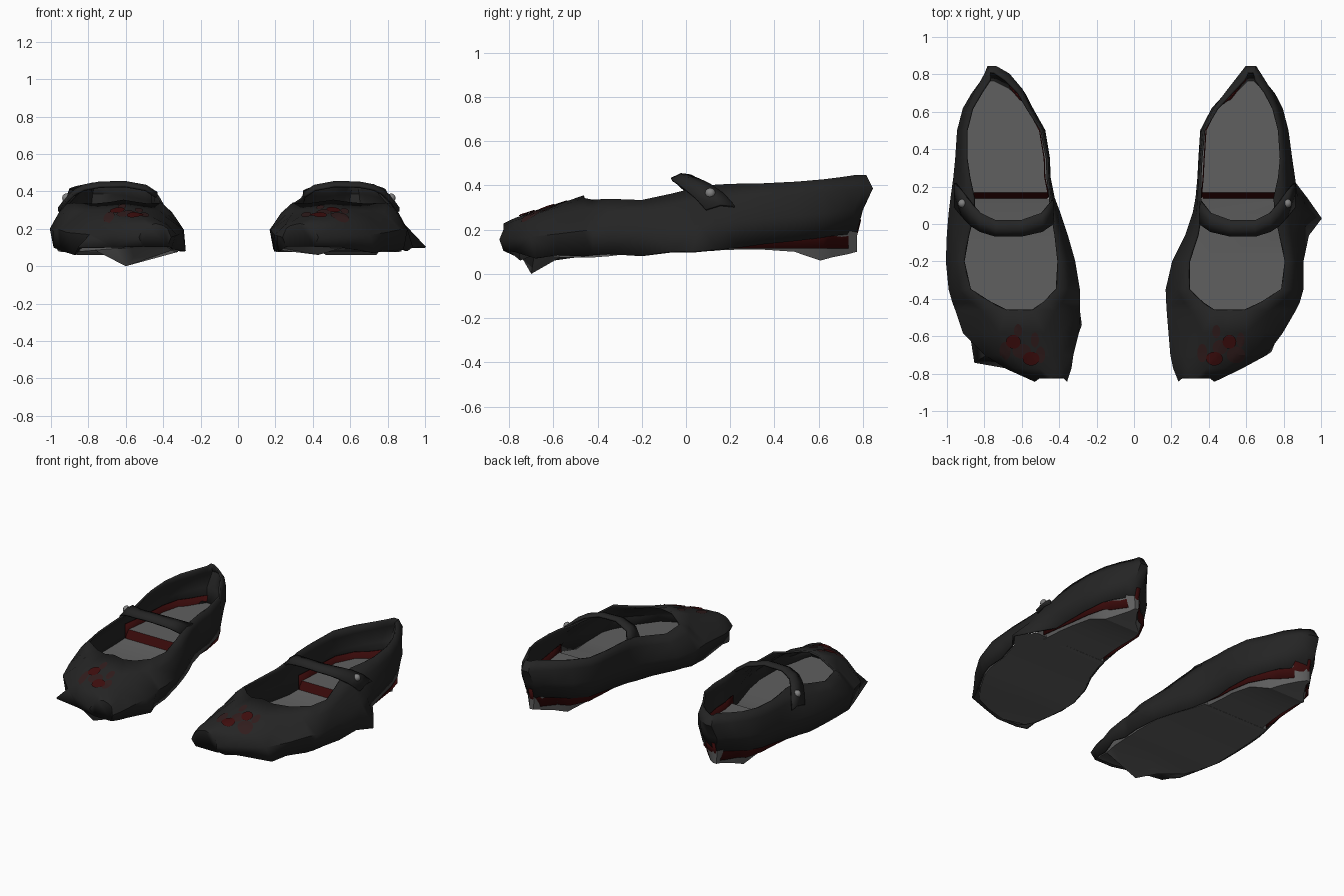
import bpy
import bmesh
import math
from mathutils import Vector
from mathutils.bvhtree import BVHTree

cube = bpy.data.objects.get("Cube")
if cube:
    bpy.data.objects.remove(cube)


def material(name, rgb):
    mat = bpy.data.materials.new(name)
    mat.use_nodes = True
    mat.diffuse_color = (*rgb, 1)
    mat.node_tree.nodes["Principled BSDF"].inputs["Base Color"].default_value = (*rgb, 1)
    return mat


BLACK = material("black leather", (.018, .018, .018))
GREY = material("grey sole", (.115, .115, .115))
RED = material("dark red lining", (.042, .003, .003))
PAD = material("red pad", (.048, .004, .004))
FADED = material("faded red", (.03, .012, .012))
METAL = material("button grey", (.22, .22, .22))

# stations from toe to heel: y, rim inset inner, rim inset outer, rim z, upper low z, sole z
STATIONS = [
    (-.82, .04, .05, .225, .105, .105), (-.77, .08, .09, .248, .10, .095),
    (-.70, .13, .14, .27, .09, .085), (-.58, .18, .19, .308, .085, .075),
    (-.46, .25, .27, .35, .08, .075), (-.42, .19, .2, .342, .085, .075),
    (-.35, .12, .11, .335, .09, .08), (-.2, .085, .09, .33, .1, .1),
    (-.06, .06, .11, .36, .1, .1), (.06, .04, .13, .39, .1, .1),
    (.14, .02, .12, .4, .11, .105), (.25, .01, .08, .405, .12, .11),
    (.35, .01, .055, .407, .135, .11), (.5, .015, .045, .415, .15, .1),
    (.62, .025, .045, .425, .165, .06), (.72, .035, .05, .435, .175, .075),
    (.8, .04, .05, .445, .18, .09), (.84, .02, .02, .445, .18, .1),
]
# inner and outer distance from the centre line for each shoe
LEFT_EDGES = [(.24, .43), (.215, .57), (.2, .7), (.19, .79), (.18, .86), (.178, .88), (.175, .9),
              (.21, .9), (.28, .89), (.32, .885), (.335, .87), (.345, .855), (.35, .84),
              (.36, .82), (.42, .79), (.49, .75), (.55, .7), (.59, .66)]
RIGHT_EDGES = [(.36, .53), (.34, .68), (.33, .79), (.3, .91), (.295, .95), (.295, .965), (.295, .985),
               (.32, 1), (.36, .995), (.4, .985), (.43, .975), (.452, .96), (.455, .95),
               (.48, .94), (.545, .91), (.585, .865), (.65, .82), (.73, .79)]
TOE_END = 4      # last station with a closed top
HEEL_START = 10  # first station of the heel block
# wall levels: height fraction, share of rim inset, forward lean at the heel
LEVELS = [(0, None, .075), (.42, 0, .045), (.78, .5, 0), (1, 1, .03)]


def finish(bm, name, mats, thickness=0, angle=45):
    bmesh.ops.recalc_face_normals(bm, faces=bm.faces)
    mesh = bpy.data.meshes.new(name)
    bm.to_mesh(mesh)
    bm.free()
    obj = bpy.data.objects.new(name, mesh)
    bpy.context.collection.objects.link(obj)
    for mat in mats:
        mesh.materials.append(mat)
    if thickness:
        solid = obj.modifiers.new("thickness", "SOLIDIFY")
        solid.thickness = thickness
        solid.offset = 0
    bpy.ops.object.select_all(action="DESELECT")
    obj.select_set(True)
    bpy.context.view_layer.objects.active = obj
    bpy.ops.object.shade_smooth_by_angle(angle=math.radians(angle))


def loft(bm, rows, closed=False):
    """Skin rows of points with quads and return the vertex rows."""
    grid = [[bm.verts.new(p) for p in row] for row in rows]
    for a, b in zip(grid, grid[1:]):
        count = len(a) if closed else len(a) - 1
        for i in range(count):
            j = (i + 1) % len(a)
            bm.faces.new((a[i], a[j], b[j], b[i]))
    return grid


def pull(verts, points, side):
    """Move the nearest edge vertex to each ragged corner."""
    for x, y, z in points:
        target = Vector((side * x, y, z))
        min(verts, key=lambda v: (v.co - target).length).co = target


def build_upper(label, side, edges, corners):
    bm = bmesh.new()
    rows = []
    for (y, ins_in, ins_out, top, low, _), (a, b) in zip(STATIONS, edges):
        row = []
        for edge, sign, inset in ((a, 1, ins_in), (b, -1, ins_out)):
            wall = []
            for level, share, lean in LEVELS:
                offset = .02 if share is None else inset * share
                lean *= min(1, max(0, (y - .6) * 5))
                nose = .018 if y < -.8 and share == 0 else 0
                z = low + (top - low) * level - (.012 if y < -.4 and level == 1 else 0)
                wall.append((side * (edge + sign * offset), y - lean - nose, z))
            row.append(wall)
        crown = (side * ((a + ins_in + b - ins_out) / 2), y, top)
        rows.append(row[0] + [crown] + row[1][::-1])
    grid = loft(bm, rows)
    # open the throat behind the toe cap
    for row in grid[TOE_END + 1:]:
        bm.verts.remove(row[4])
    bm.faces.new(grid[0])
    heel = grid[-1]
    for i in range(3):
        bm.faces.new((heel[i], heel[i + 1], heel[-2 - i], heel[-1 - i]))
    pull([v for row in grid for v in (row[0], row[-1])], corners, side)
    bmesh.ops.recalc_face_normals(bm, faces=bm.faces)
    bmesh.ops.triangulate(bm, faces=bm.faces)
    tree = BVHTree.FromBMesh(bm)
    finish(bm, label + " upper", [BLACK], .012)
    return tree


def build_sole(label, side, edges, heel, corners):
    span = slice(HEEL_START, None) if heel else slice(0, HEEL_START + 1)
    bm = bmesh.new()
    rows = []
    for (y, *_, base), (a, b) in zip(STATIONS[span], edges[span]):
        # the front insole rises a little to meet the heel step
        top = .2 if heel else .13 + max(0, y) * .15
        gap = .015 if heel else .025
        low_gap = min(.05, (b - a) * .3) if heel else gap
        slope = .03 if heel and y < .2 else 0
        y *= .92 if y > .7 else .98
        rows.append([(side * x, yy, z) for x, yy, z in (
            (a + low_gap, y - slope, base), (a + gap, y + slope, top),
            (b - gap, y + slope, top), (b - low_gap, y - slope, base),
            ((a + b) / 2, y - slope, base))])
    grid = loft(bm, rows, closed=True)
    step = bm.faces.new(grid[0])
    bm.faces.new(grid[-1])
    if heel:
        step.material_index = 1
    pull([v for row in grid for v in (row[0], row[3], row[4])], corners, side)
    finish(bm, label + (" heel block" if heel else " front sole"), [GREY, RED], angle=30)


def build_lining(label, side, edges):
    # red band showing inside the heel and under the raised edge of the upper
    bm = bmesh.new()
    rows = []
    for z, squeeze in ((.115, .9), (.245, .94)):
        inner, outer = [], []
        for s, (a, b) in zip(STATIONS[HEEL_START:], edges[HEEL_START:]):
            y = s[0] * (squeeze if s[0] > .7 else 1)
            inner.append((side * (a + .025), y, z))
            outer.append((side * (b - .025), y, z))
        rows.append(inner + outer[::-1])
    loft(bm, rows)
    finish(bm, label + " heel lining", [RED], .006)


def build_strap(label, side, edges):
    a, b = edges[9]
    # fraction across, front y, back y, z
    path = [(.06, .0, .13, .385), (.16, -.04, .06, .423), (.35, -.065, .02, .443),
            (.58, -.065, .02, .44), (.72, -.04, .06, .425), (.8, -.01, .11, .402),
            (.88, .04, .17, .36), (.95, .09, .22, .305)]
    bm = bmesh.new()
    loft(bm, [[(side * (a + (b - a) * f), y0 + (y1 - y0) * t, z + lift)
               for t, lift in ((0, -.015), (.5, .006), (1, 0))] for f, y0, y1, z in path])
    finish(bm, label + " strap", [BLACK], .014)
    # round fastening button
    bm = bmesh.new()
    bmesh.ops.create_uvsphere(bm, u_segments=10, v_segments=6, radius=.024)
    bmesh.ops.translate(bm, verts=bm.verts, vec=(side * (a + (b - a) * .885), .11, .365))
    finish(bm, label + " button", [METAL])


def build_spots(label, side, tree, spots):
    # paw shaped patches laid on the toe cap
    for name, mat, lift, group in (("faded patches", FADED, .011, spots[1]),
                                   ("red pads", PAD, .015, spots[0])):
        bm = bmesh.new()
        for x, y, rx, ry in group:
            rings = []
            for scale in (.33, .67, 1):
                ring = []
                for i in range(14):
                    t = math.tau * i / 14
                    px, py = side * x + rx * scale * math.cos(t), y + ry * scale * math.sin(t)
                    hit = tree.ray_cast(Vector((px, py, 1)), Vector((0, 0, -1)))[0]
                    ring.append((px, py, (hit.z if hit else .25) + lift))
                rings.append(ring)
            grid = loft(bm, [ring + ring[:1] for ring in rings])
            bm.faces.new(grid[0][:-1])
        finish(bm, label + " " + name, [mat])


SHOES = [
    ("left shoe", 1, LEFT_EDGES,
     [(1, .03, .1), (.9, -.2, .08), (.73, -.68, .07), (.22, -.77, .08),
      (.92, .14, .11), (.93, -.06, .1)],
     [(.43, -.75, .06), (.985, .03, .105), (.905, .137, .11), (.915, -.06, .105)],
     ([(.43, -.72, .045, .037), (.51, -.63, .037, .037)],
      [(.365, -.69, .027, .05), (.44, -.575, .022, .035), (.545, -.7, .05, .045),
       (.57, -.62, .022, .04), (.46, -.66, .04, .04)])),
    ("right shoe", -1, RIGHT_EDGES,
     [(.285, -.54, .08), (.85, -.74, .1), (.87, -.6, .06), (.98, -.35, .1)], [(.6, -.7, 0)],
     ([(.55, -.72, .045, .037), (.645, -.63, .04, .037)],
      [(.69, -.68, .03, .05), (.62, -.57, .022, .035), (.53, -.62, .022, .04),
       (.5, -.7, .025, .045), (.6, -.68, .05, .04)])),
]
for label, side, edges, corners, sole_corners, spots in SHOES:
    tree = build_upper(label, side, edges, corners)
    build_sole(label, side, edges, False, sole_corners)
    build_sole(label, side, edges, True, [])
    build_lining(label, side, edges)
    build_strap(label, side, edges)
    build_spots(label, side, tree, spots)
